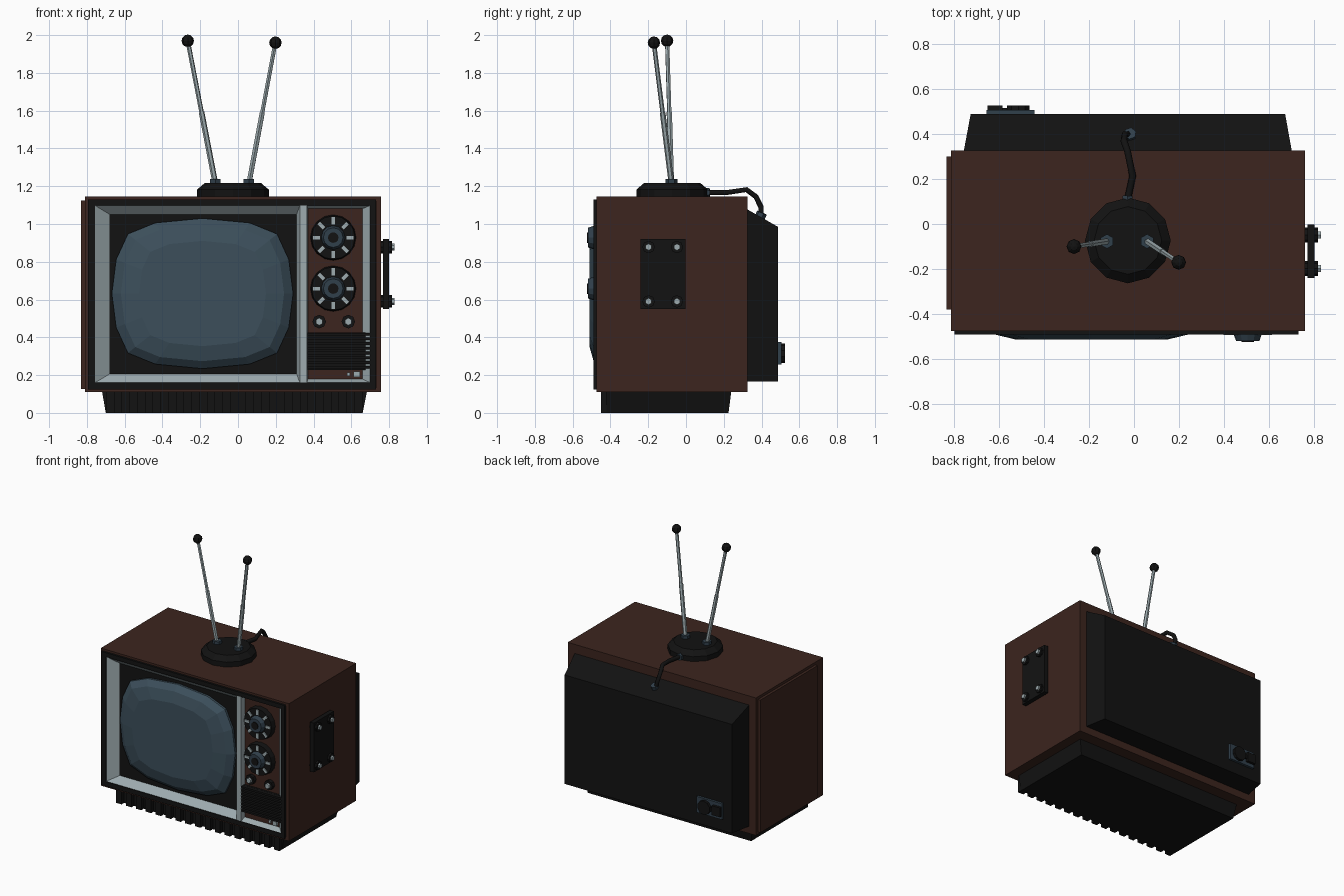
import bpy, bmesh, math
from mathutils import Vector, Matrix

if "Cube" in bpy.data.objects:
    bpy.data.objects.remove(bpy.data.objects["Cube"])


def material(name, r, g, b):
    m = bpy.data.materials.new(name)
    m.diffuse_color = (r, g, b, 1)
    m.use_nodes = True
    m.node_tree.nodes["Principled BSDF"].inputs["Base Color"].default_value = m.diffuse_color
    return m


BROWN = material("walnut", 0.045, 0.018, 0.013)
BLACK = material("black_plastic", 0.006, 0.006, 0.006)
SILVER = material("silver", 0.34, 0.41, 0.43)
GLASS = material("glass", 0.045, 0.078, 0.105)
STEEL = material("dark_steel", 0.03, 0.05, 0.07)


def finish(name, bm, mat):
    bmesh.ops.recalc_face_normals(bm, faces=bm.faces)
    me = bpy.data.meshes.new(name)
    bm.to_mesh(me)
    bm.free()
    me.materials.append(mat)
    ob = bpy.data.objects.new(name, me)
    bpy.context.collection.objects.link(ob)
    return ob


def loft(name, loops, mat, caps=(True, True)):
    """Skin successive closed point loops of equal length."""
    bm = bmesh.new()
    rows = [[bm.verts.new(p) for p in loop] for loop in loops]
    n = len(rows[0])
    for a, b in zip(rows, rows[1:]):
        for i in range(n):
            bm.faces.new((a[i], a[(i + 1) % n], b[(i + 1) % n], b[i]))
    if caps[0]:
        bm.faces.new(rows[0])
    if caps[1]:
        bm.faces.new(rows[-1])
    return finish(name, bm, mat)


def rect(x0, x1, z0, z1, y):
    return [(x0, y, z0), (x1, y, z0), (x1, y, z1), (x0, y, z1)]


def box(name, x0, x1, y0, y1, z0, z1, mat):
    return loft(name, [rect(x0, x1, z0, z1, y0), rect(x0, x1, z0, z1, y1)], mat)


def rod(name, p, q, r1, mat, n=8, r2=None):
    p, q = Vector(p), Vector(q)
    d = q - p
    bm = bmesh.new()
    bmesh.ops.create_cone(bm, cap_ends=True, segments=n, radius1=r1,
                          radius2=r1 if r2 is None else r2, depth=d.length)
    m = Matrix.Translation((p + q) / 2) @ d.to_track_quat('Z', 'Y').to_matrix().to_4x4()
    bmesh.ops.transform(bm, matrix=m, verts=bm.verts)
    return finish(name, bm, mat)


# cabinet shell with recessed front
loft("cabinet", [rect(-.81, .757, .11, 1.145, .325), rect(-.81, .757, .11, 1.145, -.475),
                 rect(-.785, .732, .135, 1.12, -.475), rect(-.785, .732, .135, 1.12, -.42)], BROWN)
box("left_side_panel", -.83, -.80, -.38, .30, .127, 1.125, BROWN)

# black front surround
loft("front_surround", [rect(-.795, .73, .125, 1.13, -.47), rect(-.795, .73, .125, 1.13, -.49),
                        rect(-.757, .70, .16, 1.098, -.49), rect(-.757, .70, .16, 1.098, -.43)],
     BLACK, (False, False))

# silver sloped trims around screen and control panel
loft("screen_trim", [rect(-.757, .327, .16, 1.098, -.485), rect(-.678, .31, .207, 1.05, -.435)],
     SILVER, (False, False))
loft("panel_trim", [rect(.365, .70, .16, 1.098, -.485), rect(.37, .657, .18, 1.08, -.445)],
     SILVER, (False, False))
box("divider", .327, .365, -.487, -.43, .16, 1.098, SILVER)
box("screen_mask", -.68, .312, -.436, -.42, .205, 1.052, BLACK)
box("control_panel", .368, .66, -.447, -.42, .178, 1.082, BROWN)

# bulging picture tube: one quadrant outline mirrored into 16 points
quad = [(0, .398), (.25, .374), (.395, .315), (.457, .18), (.48, 0)]
half = quad + [(x, -z) for x, z in quad[-2::-1]]
outline = half + [(-x, z) for x, z in half[-2:0:-1]]


def screen_loop(s, y):
    return [(-.188 + x * s, y, .632 + z * s) for x, z in outline]


loft("screen", [screen_loop(1, -.43), screen_loop(1, -.452), screen_loop(.9, -.489),
                screen_loop(.7, -.512)], GLASS)

# channel dials with tick marks
for n, zc in enumerate((.928, .658)):
    xc = .504
    rod(f"dial_plate_{n}", (xc, -.44, zc), (xc, -.485, zc), .122, BLACK, 16, .115)
    rod(f"dial_hub_{n}", (xc, -.48, zc), (xc, -.518, zc), .065, STEEL, 12, .052)
    rod(f"dial_cap_{n}", (xc, -.515, zc), (xc, -.524, zc), .028, BLACK, 12)
    for k in range(8):
        a = k * math.pi / 4
        t = box(f"dial_tick_{n}_{k}", .07, .108, -.491, -.48, -.009, .009, SILVER)
        t.matrix_world = Matrix.Translation((xc, 0, zc)) @ Matrix.Rotation(a, 4, 'Y')

# small knobs and buttons
for n, x in enumerate((.43, .584)):
    rod(f"small_knob_{n}", (x, -.44, .483), (x, -.475, .483), .036, BLACK, 8)
    rod(f"small_knob_cap_{n}", (x, -.47, .483), (x, -.49, .483), .02, SILVER, 6)
box("button_small", .577, .594, -.462, -.44, .195, .215, SILVER)
box("button_large", .612, .645, -.466, -.44, .19, .22, SILVER)

# speaker grille
box("grille_back", .368, .698, -.462, -.44, .228, .425, BLACK)
for k in range(8):
    z = .235 + k * .025
    box(f"grille_slat_{k}", .367, .70, -.487, -.46, z, z + .014, BLACK)

# rear cover
loft("rear_cover", [rect(-.755, .70, .165, 1.08, .32), rect(-.724, .67, .165, .985, .487)], BLACK)
box("socket_plate", -.653, -.44, .48, .505, .255, .375, STEEL)
rod("socket_round", (-.513, .50, .315), (-.513, .525, .315), .052, BLACK, 10)
box("socket_square", -.65, -.582, .50, .525, .28, .35, BLACK)
box("socket_bridge", -.59, -.55, .50, .515, .30, .33, BLACK)

# plinth with ribbed front
loft("plinth", [[(-.70, -.42, 0), (.66, -.42, 0), (.66, .225, 0), (-.70, .225, 0)],
                [(-.72, -.42, .115), (.683, -.42, .115), (.683, .24, .115), (-.72, .24, .115)]], BLACK)
for k in range(17):
    x = -.70 + k * .0822
    box(f"plinth_rib_{k}", x, x + .045, -.45, -.41, 0, .115, BLACK)

# right side plate with bosses and screws
box("side_plate", .768, .80, -.24, -.003, .55, .92, BLACK)
for y in (-.198, -.048):
    for z in (.59, .878):
        rod("side_boss", (.75, y, z), (.815, y, z), .033, BLACK, 8)
        rod("side_screw", (.81, y, z), (.828, y, z), .018, SILVER, 6)

# antenna base, rods and tips
c = (-.027, -.073)
ring = lambda r, z: [(c[0] + r * math.cos(k * math.pi / 6), c[1] + r * math.sin(k * math.pi / 6), z)
                     for k in range(12)]
loft("antenna_base", [ring(.19, 1.14), ring(.19, 1.182), ring(.15, 1.216)], BLACK)
for side, x, tip in (("left", -.12, (-.266, -.1, 1.97)), ("right", .058, (.198, -.17, 1.96))):
    foot = (x, -.077, 1.215)
    rod(f"antenna_mount_{side}", (x, -.077, 1.2), (x, -.077, 1.238), .032, STEEL, 6)
    mid = Vector(foot).lerp(Vector(tip), .5)
    rod(f"antenna_lower_{side}", foot, mid, .015, SILVER, 6)
    rod(f"antenna_upper_{side}", mid, tip, .012, SILVER, 6)
    bm = bmesh.new()
    bmesh.ops.create_uvsphere(bm, u_segments=8, v_segments=6, radius=.033)
    bmesh.ops.translate(bm, verts=bm.verts, vec=tip)
    finish(f"antenna_tip_{side}", bm, BLACK)

# antenna cable and plugs
cu = bpy.data.curves.new("antenna_cable", 'CURVE')
cu.dimensions = '3D'
cu.bevel_depth = .015
cu.bevel_resolution = 1
cu.use_fill_caps = True
path = [(-.03, .10, 1.166), (-.006, .213, 1.166), (-.028, .32, 1.182), (-.045, .37, 1.145),
        (-.04, .397, 1.09), (-.025, .398, 1.04)]
sp = cu.splines.new('POLY')
sp.points.add(len(path) - 1)
for pt, co in zip(sp.points, path):
    pt.co = (*co, 1)
cu.materials.append(BLACK)
bpy.context.collection.objects.link(bpy.data.objects.new("antenna_cable", cu))
rod("cable_plug_front", (-.03, .10, 1.166), (-.028, .125, 1.166), .025, STEEL, 6)
rod("cable_plug_rear", (-.02, .385, 1.02), (-.017, .402, 1.06), .028, STEEL, 6)
